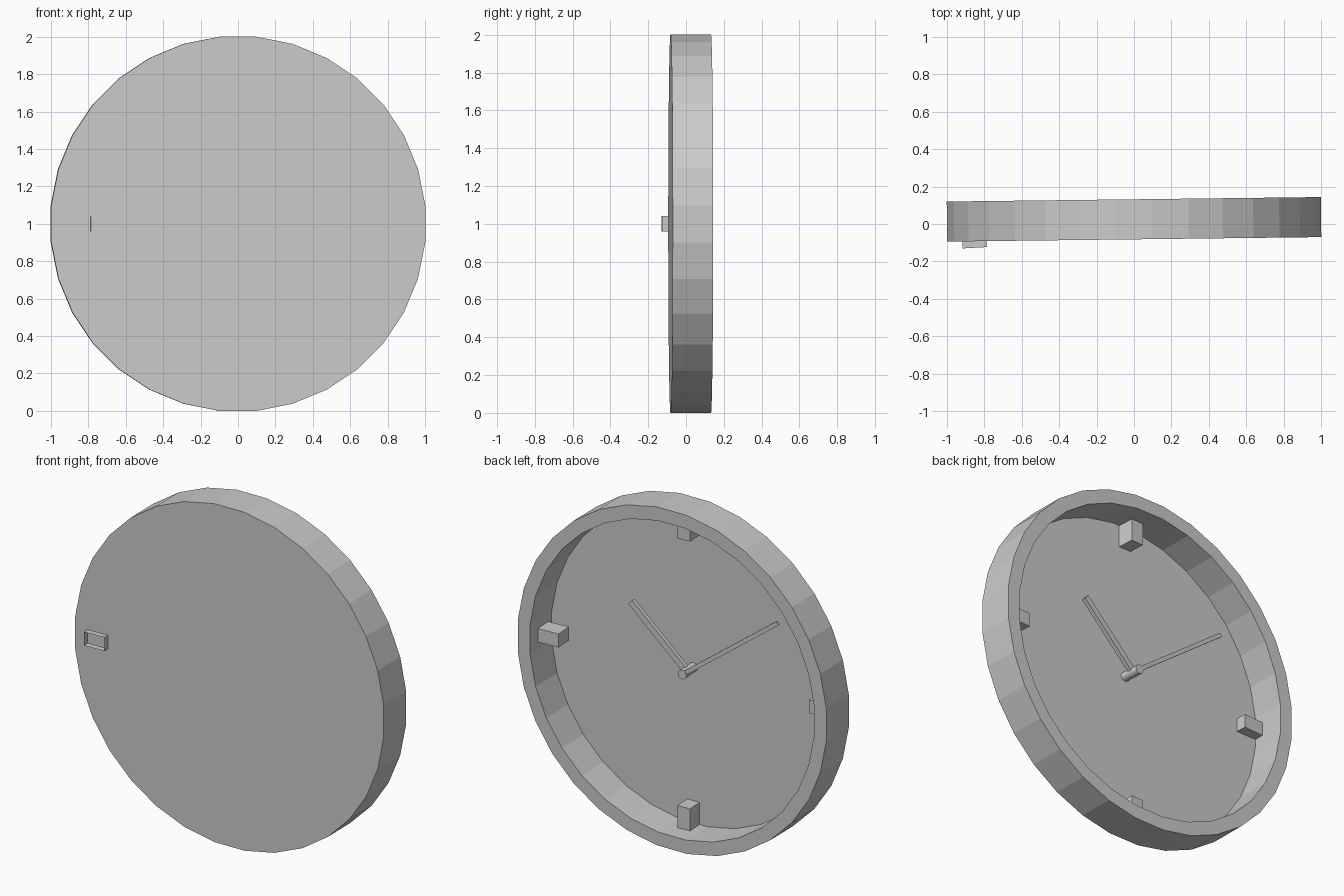
import bpy, bmesh, math
from mathutils import Matrix, Vector

if "Cube" in bpy.data.objects:
    bpy.data.objects.remove(bpy.data.objects["Cube"])

SIDES = 32
BODY = Matrix.Translation((0, 0.025, 1)) @ Matrix.Rotation(0.012, 4, 'Z')
DIAL = Matrix.Translation((0, -0.0275, 1)) @ Matrix.Rotation(0.055, 4, 'Z')


def finish(bm, name, matrix):
    bmesh.ops.recalc_face_normals(bm, faces=bm.faces)
    me = bpy.data.meshes.new(name)
    bm.to_mesh(me)
    bm.free()
    ob = bpy.data.objects.new(name, me)
    ob.matrix_world = matrix
    bpy.context.collection.objects.link(ob)
    return ob


def box(name, matrix, centre, size, angle=0.0, open_front=False):
    """Box placed at centre, then turned about the clock axis."""
    bm = bmesh.new()
    bmesh.ops.create_cube(bm, size=1)
    if open_front:
        front = [f for f in bm.faces if f.normal.y < -0.9]
        bmesh.ops.delete(bm, geom=front, context='FACES_ONLY')
    bm.transform(Matrix.Rotation(angle, 4, 'Y') @ Matrix.Translation(centre)
                 @ Matrix.Diagonal((*size, 1)))
    return finish(bm, name, matrix)


# Case: closed disc on the front, shallow recess on the back
bm = bmesh.new()
rings = []
for r, y in [(1.005, -0.107), (1.005, 0.107), (0.925, 0.107), (0.925, -0.098)]:
    ring = []
    for i in range(SIDES):
        a = (i + 0.5) * math.tau / SIDES
        ring.append(bm.verts.new((r * math.cos(a), y, r * math.sin(a))))
    rings.append(ring)
for a, b in zip(rings, rings[1:]):
    for i in range(SIDES):
        j = (i + 1) % SIDES
        bm.faces.new((a[i], a[j], b[j], b[i]))
bm.faces.new(rings[0])
bm.faces.new(rings[-1])
finish(bm, "clock_case", BODY)

# Quarter-hour markers, on the slightly turned dial group
for k, name in enumerate(("top", "right", "bottom", "left")):
    box(f"hour_marker_{name}", DIAL, (0, 0, 0.855), (0.08, 0.105, 0.13),
        k * math.pi / 2, open_front=True)

# Hands, reaching out from the hub
hour_angle = math.atan2(0.347, 0.323)
minute_angle = math.atan2(-0.601, 0.451)
box("hour_hand", DIAL, (0, 0.018, 0.24), (0.036, 0.025, 0.48), hour_angle)
box("minute_hand", DIAL, (0, 0.062, 0.375), (0.024, 0.012, 0.75), minute_angle)

# Hub
bm = bmesh.new()
bmesh.ops.create_cone(bm, cap_ends=True, segments=24, radius1=0.027,
                      radius2=0.027, depth=0.12)
bm.transform(Matrix.Translation((0, 0.01, 0)) @ Matrix.Rotation(math.pi / 2, 4, 'X'))
hub = finish(bm, "hub", DIAL)
bpy.context.view_layer.objects.active = hub
hub.select_set(True)
bpy.ops.object.shade_smooth_by_angle(angle=math.radians(40))
